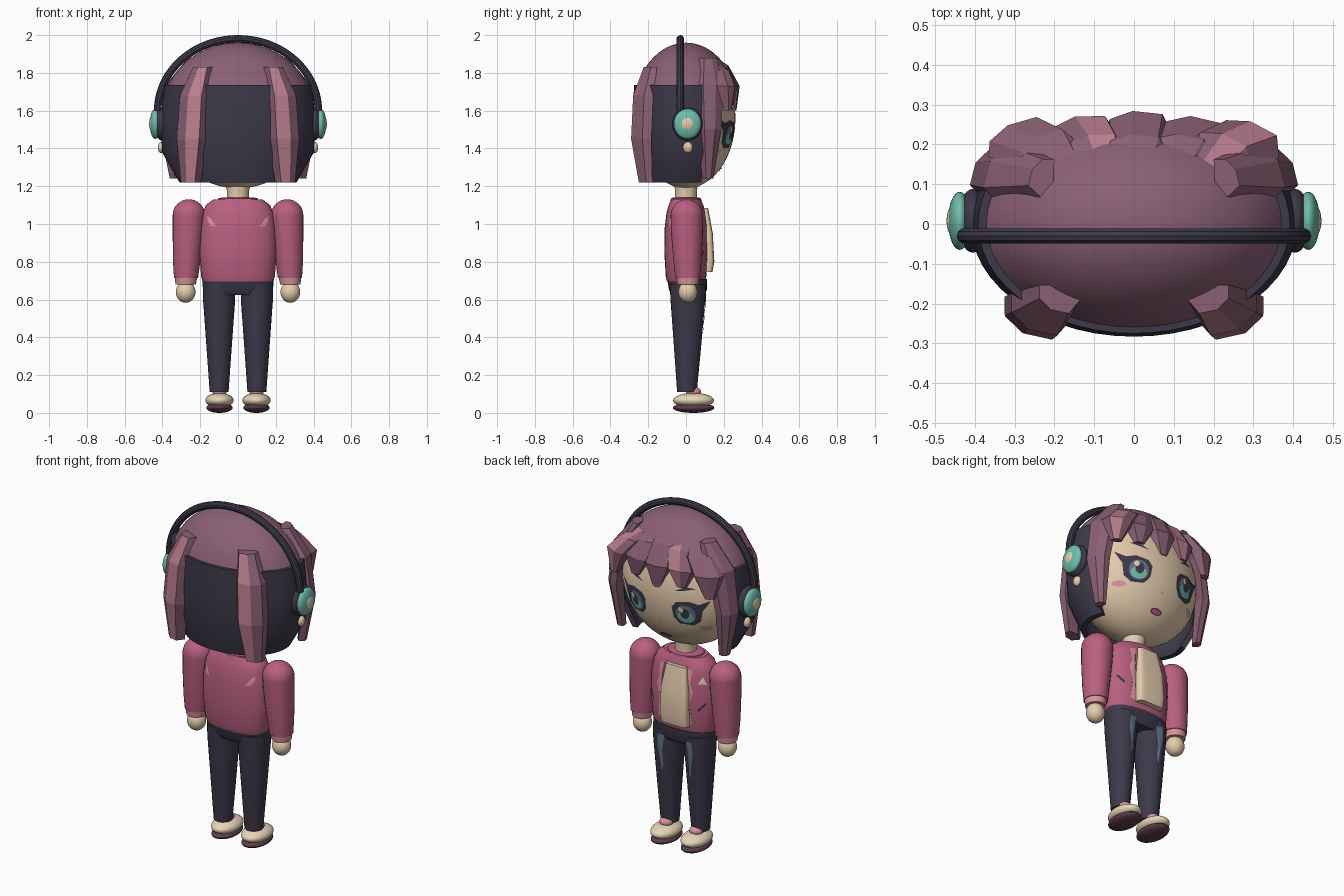
import bpy, bmesh, math
from mathutils import Vector, Matrix
from mathutils.bvhtree import BVHTree

cube = bpy.data.objects.get("Cube")
if cube:
    bpy.data.objects.remove(cube, do_unlink=True)


def material(name, hexcol):
    srgb = [int(hexcol[i:i + 2], 16) / 255 for i in (0, 2, 4)]
    col = [c / 12.92 if c <= 0.04045 else ((c + 0.055) / 1.055) ** 2.4 for c in srgb] + [1]
    m = bpy.data.materials.new(name)
    m.use_nodes = True
    m.diffuse_color = col
    m.node_tree.nodes["Principled BSDF"].inputs["Base Color"].default_value = col
    return m


HAIR = material("mauve hair", "8A6074")
LIGHT = material("light hair streak", "BA7E8E")
DARK = material("dark navy", "3D394A")
SKIN = material("skin", "E6CDAE")
ROSE = material("rose jacket", "B96080")
PINK = material("soft pink", "D8949E")
TEAL = material("teal", "70BEAB")
SLATE = material("slate blue", "62758A")
MAROON = material("dark maroon", "5E3C4C")
CREAM = material("cream", "E8D6B8")
smooth_parts = []


def build(name, verts, faces, mats, index=None, smooth=True):
    me = bpy.data.meshes.new(name)
    me.from_pydata([tuple(v) for v in verts], [], faces)
    for m in mats:
        me.materials.append(m)
    if index:
        for p in me.polygons:
            p.material_index = index(p)
    bm = bmesh.new()
    bm.from_mesh(me)
    bmesh.ops.recalc_face_normals(bm, faces=bm.faces)
    bm.to_mesh(me)
    bm.free()
    ob = bpy.data.objects.new(name, me)
    bpy.context.collection.objects.link(ob)
    if smooth:
        smooth_parts.append(ob)
    return ob


def loft(name, rings, mats, index=None, smooth=True):
    """Skin a stack of closed rings and cap both ends."""
    n, k = len(rings[0]), len(rings)
    faces = [(r * n + i, r * n + (i + 1) % n, (r + 1) * n + (i + 1) % n, (r + 1) * n + i)
             for r in range(k - 1) for i in range(n)]
    faces += [tuple(range(n)), tuple(range((k - 1) * n, k * n))]
    return build(name, [v for r in rings for v in r], faces, mats, index, smooth)


def tube(name, sections, mat, power=1.0, n=28):
    """Upright loft; each section is z, centre x, centre y, radius x, radius y."""
    def pw(v):
        return math.copysign(abs(v) ** power, v)
    rings = [[(cx + rx * pw(math.cos(2 * math.pi * i / n)), cy + ry * pw(math.sin(2 * math.pi * i / n)), z)
              for i in range(n)] for z, cx, cy, rx, ry in sections]
    return loft(name, rings, [mat])


def ellipsoid(name, loc, radii, mat, above=None, seg=32):
    me = bpy.data.meshes.new(name)
    bm = bmesh.new()
    bmesh.ops.create_uvsphere(bm, u_segments=seg, v_segments=seg // 2, radius=1,
                              matrix=Matrix.Translation(loc) @ Matrix.Diagonal((*radii, 1)))
    if above is not None:
        bmesh.ops.bisect_plane(bm, geom=bm.verts[:] + bm.edges[:] + bm.faces[:],
                               plane_co=(0, 0, above), plane_no=(0, 0, -1), clear_outer=True)
    bm.to_mesh(me)
    bm.free()
    me.materials.append(mat)
    ob = bpy.data.objects.new(name, me)
    bpy.context.collection.objects.link(ob)
    smooth_parts.append(ob)
    return ob


def lock(name, path, angle, s=1, streak=True):
    """Faceted hair lock; path rows are x, y, z, half width, half depth."""
    o = Vector((math.cos(math.radians(angle)), math.sin(math.radians(angle)), 0))
    t = Vector((-o.y, o.x, 0))
    shape = [(-1, -.5), (-.7, .8), (.15, 1), (.8, .5), (1, -.4), (0, -1)]
    rings = []
    for x, y, z, w, d in path:
        pts = [Vector((x, y, z)) + t * a * w + o * b * d for a, b in shape]
        rings.append([(p.x * s, p.y, p.z) for p in pts])
    sides = 6 * (len(path) - 1)
    return loft(name, rings, [HAIR, LIGHT],
                lambda p: int(streak and p.index < sides and p.index % 6 == 1), smooth=False)


def decal(name, target, pts, mat, off=0.004, side=1):
    """Thin patch of (x, z) points laid onto the +y or -y side of a part."""
    me = target.data
    tree = BVHTree.FromPolygons([v.co for v in me.vertices], [tuple(p.vertices) for p in me.polygons])
    n = len(pts)
    c = (sum(p[0] for p in pts) / n, sum(p[1] for p in pts) / n)
    flat = [c] + [(c[0] + (x - c[0]) * f, c[1] + (z - c[1]) * f) for f in (.5, 1) for x, z in pts]
    verts, y = [], 0.1 * side
    for x, z in flat:
        hit = tree.ray_cast(Vector((x, side, z)), Vector((0, -side, 0)))[0]
        y = hit.y if hit else y
        verts.append((x, y + side * off, z))
    faces = []
    for i in range(n):
        j = (i + 1) % n
        faces += [(0, 1 + i, 1 + j), (1 + i, 1 + n + i, 1 + n + j, 1 + j)]
    ob = build(name, verts, faces, [mat], smooth=False)
    if sum(p.normal.y for p in ob.data.polygons) * side < 0:
        ob.data.flip_normals()
    return ob


def oval(cx, cz, rx, rz, n=14):
    return [(cx + rx * math.cos(2 * math.pi * i / n), cz + rz * math.sin(2 * math.pi * i / n)) for i in range(n)]


# Body
pelvis = tube("hips", [(.625, 0, .01, .17, .085), (.65, 0, .01, .185, .1), (.71, 0, .005, .19, .105)], DARK, .85)
torso = tube("jacket_body", [(.695, 0, 0, .185, .1), (.72, 0, 0, .195, .107), (.85, 0, 0, .205, .115),
                             (.98, 0, 0, .202, .113), (1.06, 0, 0, .187, .103), (1.1, 0, 0, .17, .092),
                             (1.13, 0, 0, .13, .078)], ROSE, .85)
tube("collar", [(1.1, 0, 0, .12, .085), (1.135, 0, 0, .105, .08), (1.14, 0, 0, .085, .068)], ROSE)
tube("neck", [(1.1, 0, 0, .058, .058), (1.17, 0, 0, .058, .058), (1.25, 0, 0, .07, .065)], SKIN)
shirt = tube("shirt_front", [(.745, -.01, .1, .085, .04), (.8, -.01, .105, .088, .045),
                             (.95, -.01, .1, .085, .042), (1.085, -.01, .085, .065, .032)], SKIN, .4)

# Head, hair cap and back hair
head = ellipsoid("head", (0, 0, 1.56), (.375, .262, .372), SKIN, seg=48)
ellipsoid("hair_cap", (0, 0, 1.585), (.405, .283, .375), HAIR, above=1.73, seg=48)
rings = []
for z, rx, ry in [(1.735, .392, .275), (1.55, .41, .283), (1.38, .402, .275), (1.22, .31, .236)]:
    arc = [math.radians(20 - 220 * i / 32) for i in range(33)]
    rings.append([(rx * math.cos(a), ry * math.sin(a), z) for a in arc] +
                 [(rx * .9 * math.cos(a), ry * .9 * math.sin(a), z) for a in reversed(arc)])
loft("back_hair", rings, [DARK])

# Fringe: top x, tip x, facing angle, streak
for i, (x0, x1, ang, streak) in enumerate([(-.15, -.29, 112, False), (-.07, -.13, 97, True), (0, .01, 90, False),
                                           (.08, .15, 83, False), (.15, .29, 68, True)]):
    k = abs(x1)
    lock(f"fringe_lock_{i + 1}", [(x0, .1, 1.9 - k * .12, .05, .025),
                                  ((x0 + x1) / 2, .19, 1.84 - k * .1, .08, .035),
                                  (x1, .245 - k * .1, 1.73, .088, .04),
                                  (x1 * 1.06, .25 - k * .1, 1.6 + (i % 2) * .03, .03, .018)], ang, 1, streak)

# Headband
ring = []
for i in range(41):
    a = math.pi * i / 40
    r = Vector((math.cos(a), 0, math.sin(a)))
    c = Vector((.425 * r.x, -.03, 1.6 + .38 * r.z))
    ring.append([c + .02 * (r * math.cos(b) + Vector((0, math.sin(b), 0)))
                 for b in [2 * math.pi * j / 10 for j in range(10)]])
loft("headband", ring, [DARK])

# Mirrored parts
for s, tag in ((1, "left"), (-1, "right")):
    # Leg and shoe
    leg = tube(tag + "_leg", [(.11, s * .1, .005, .05, .052), (.35, s * .1, .008, .067, .072),
                              (.6, s * .1, .01, .085, .092), (.68, s * .1, .01, .086, .096)], DARK)
    ellipsoid(tag + "_shoe", (s * .098, .04, .066), (.075, .108, .04), CREAM)
    ellipsoid(tag + "_sole", (s * .098, .04, .027), (.07, .11, .027), MAROON)
    ellipsoid(tag + "_sock", (s * .098, .04, .112), (.038, .04, .027), PINK)
    decal(tag + "_worn_patch", leg, [(s * .07, .65), (s * .11, .65), (s * .115, .58), (s * .1, .5),
                                     (s * .095, .43), (s * .082, .47), (s * .085, .55)], SLATE)
    # Arm
    ellipsoid(tag + "_shoulder", (s * .26, .005, 1.045), (.086, .086, .086), ROSE)
    tube(tag + "_sleeve", [(.715, s * .275, .01, .064, .066), (.8, s * .272, .008, .072, .074),
                           (.95, s * .264, .005, .082, .084), (1.045, s * .26, .005, .086, .086)], ROSE)
    tube(tag + "_cuff", [(.68, s * .277, .01, .054, .056), (.722, s * .275, .01, .06, .062)], PINK)
    ellipsoid(tag + "_hand", (s * .277, .01, .64), (.052, .05, .057), SKIN)
    # Jacket details
    decal(tag + "_lapel", torso, [(s * .07, 1.08), (s * .105, 1.07), (s * .095, 1.0), (s * .118, .95),
                                  (s * .1, .88), (s * .11, .76), (s * .07, .75)], PINK)
    decal(tag + "_pocket_line", torso, [(s * .14, .85), (s * .175, .89), (s * .18, .88), (s * .145, .838)], DARK)
    decal(tag + "_back_patch", torso, [(s * .165, 1.04), (s * .15, 1.035), (s * .115, .985),
                                       (s * .145, .99), (s * .16, 1.015)], PINK, side=-1)
    # Hair locks
    lock(tag + "_back_lock", [(.19, -.185, 1.83, .055, .035), (.235, -.222, 1.68, .085, .05),
                              (.25, -.232, 1.45, .088, .05), (.255, -.21, 1.22, .055, .035)], -70, s)
    lock(tag + "_side_lock", [(.23, .12, 1.88, .05, .03), (.325, .13, 1.74, .08, .045),
                              (.365, .13, 1.5, .068, .04), (.335, .118, 1.24, .03, .025)], 22, s, False)
    # Headphones and earring
    ellipsoid(tag + "_ear_cushion", (s * .405, .008, 1.53), (.038, .08, .088), DARK)
    ellipsoid(tag + "_ear_cup", (s * .438, .008, 1.53), (.029, .073, .08), TEAL)
    ellipsoid(tag + "_ear_cap", (s * .456, .008, 1.53), (.015, .037, .038), SKIN, seg=24)
    ellipsoid(tag + "_earring", (s * .405, .01, 1.405), (.02, .026, .03), SKIN, seg=16)
    # Face
    ex, ez = .16, 1.475
    lid = [(-.075, .03), (-.05, .062), (.02, .075), (.07, .06), (.125, .085), (.085, .02),
           (.07, -.045), (.03, -.075), (-.04, -.07), (-.07, -.03)]
    decal(tag + "_eye_outline", head, [(s * (ex + u), ez + v) for u, v in lid], DARK, .004)
    decal(tag + "_iris_ring", head, oval(s * ex, ez - .005, .054, .056), SLATE, .007)
    decal(tag + "_iris", head, oval(s * ex, ez - .022, .044, .035), TEAL, .0095)
    decal(tag + "_pupil", head, oval(s * ex, ez + .002, .024, .032), DARK, .012)
    decal(tag + "_eye_glint", head, oval(s * ex + .02, ez + .025, .015, .018), CREAM, .0145)
    decal(tag + "_brow", head, [(s * .1, 1.6), (s * .16, 1.632), (s * .215, 1.625), (s * .16, 1.612)], DARK)
    decal(tag + "_cheek", head, oval(s * .24, 1.385, .032, .015), PINK)

# Mouth, nose and chest badge
decal("mouth", head, oval(0, 1.29, .038, .016), MAROON)
decal("lips", head, oval(0, 1.288, .028, .01), ROSE, .006)
decal("nose", head, oval(0, 1.385, .01, .008), PINK)
decal("chest_badge", torso, [(-.14, .995), (-.18, .995), (-.16, 1.04)], CREAM)

# Smooth shading with sharp edges kept
bpy.ops.object.select_all(action="DESELECT")
for ob in smooth_parts:
    ob.select_set(True)
bpy.context.view_layer.objects.active = smooth_parts[0]
bpy.ops.object.shade_smooth_by_angle(angle=math.radians(35))
bpy.ops.object.select_all(action="DESELECT")
